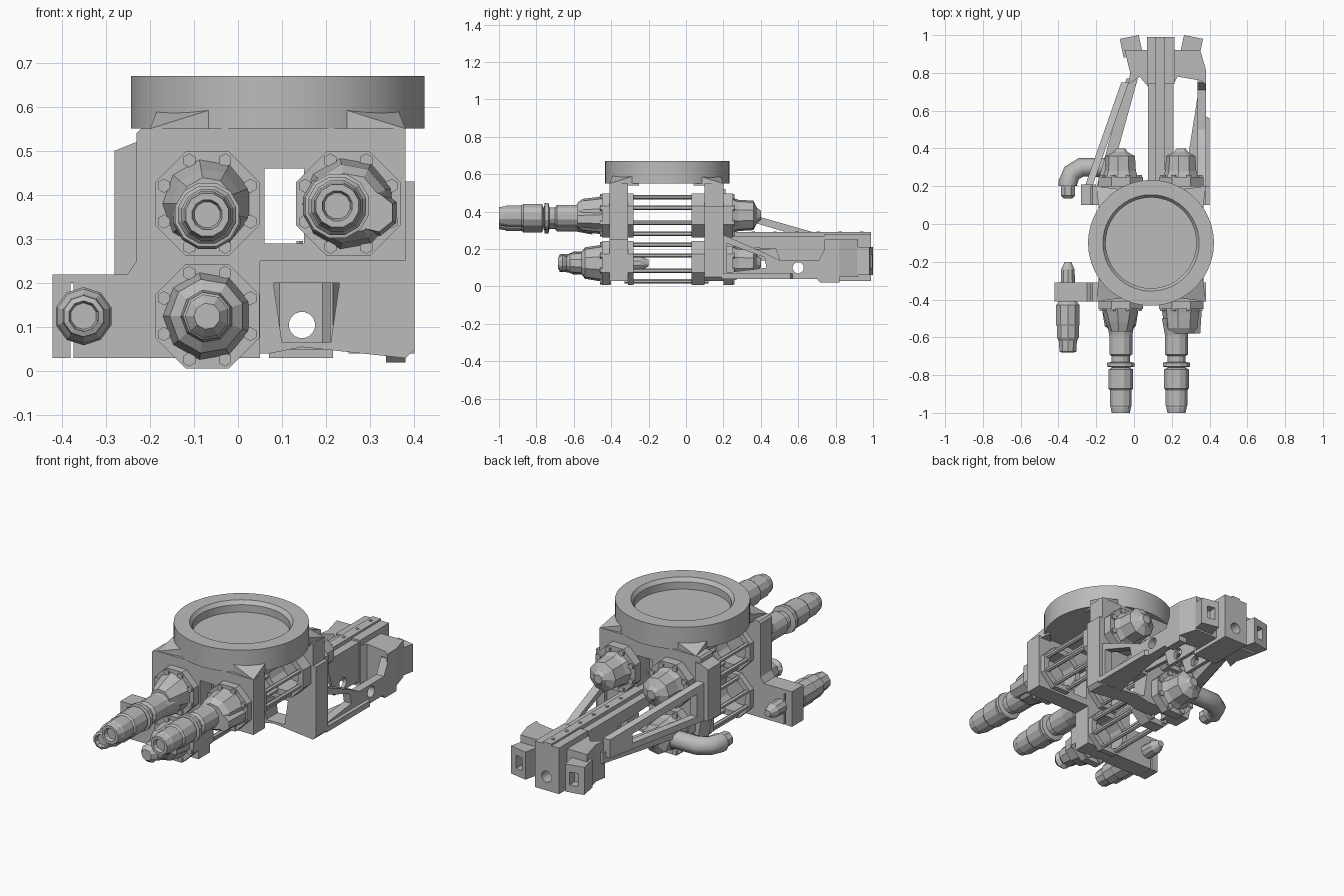
import bpy, bmesh, math

if "Cube" in bpy.data.objects:
    bpy.data.objects.remove(bpy.data.objects["Cube"])

grey = bpy.data.materials.new("machined_grey")
grey.use_nodes = True
COLOUR = (0.5, 0.5, 0.5, 1)
grey.diffuse_color = COLOUR
grey.node_tree.nodes["Principled BSDF"].inputs["Base Color"].default_value = COLOUR


def finish(name, bm, smooth=False):
    bmesh.ops.recalc_face_normals(bm, faces=bm.faces)
    mesh = bpy.data.meshes.new(name)
    bm.to_mesh(mesh)
    bm.free()
    mesh.materials.append(grey)
    obj = bpy.data.objects.new(name, mesh)
    bpy.context.collection.objects.link(obj)
    if smooth:
        bpy.ops.object.select_all(action='DESELECT')
        obj.select_set(True)
        bpy.context.view_layer.objects.active = obj
        bpy.ops.object.shade_smooth_by_angle(angle=math.radians(35))
    return obj


def prism(name, points, axis, low, high, shear=0):
    """Extrude a 2D outline along an axis; shear slides x along y."""
    place = {'x': lambda p, d: (d + shear * (p[0] - 0.2), p[0], p[1]),
             'y': lambda p, d: (p[0], d, p[1]),
             'z': lambda p, d: (p[0], p[1], d)}[axis]
    bm = bmesh.new()
    rings = [[bm.verts.new(place(p, d)) for p in points] for d in (low, high)]
    for ring in rings:
        bm.faces.new(ring)
    n = len(points)
    for i in range(n):
        j = (i + 1) % n
        bm.faces.new((rings[0][i], rings[0][j], rings[1][j], rings[1][i]))
    return finish(name, bm)


def box(name, x, y, z):
    return prism(name, [(x[0], y[0]), (x[1], y[0]), (x[1], y[1]), (x[0], y[1])], 'z', *z)


def lathe(name, profile, centre, axis='y', sides=10, smooth=False):
    """Revolve (position, radius) pairs; the ends are capped."""
    bm = bmesh.new()
    rings = []
    for pos, radius in profile:
        ring = []
        for i in range(sides):
            a = math.tau * (i + 0.5) / sides
            u, v = centre[0] + radius * math.cos(a), centre[1] + radius * math.sin(a)
            ring.append(bm.verts.new({'x': (pos, u, v), 'y': (u, pos, v), 'z': (u, v, pos)}[axis]))
        rings.append(ring)
    for a, b in zip(rings, rings[1:]):
        for i in range(sides):
            j = (i + 1) % sides
            bm.faces.new((a[i], a[j], b[j], b[i]))
    bm.faces.new(rings[0])
    bm.faces.new(rings[-1])
    return finish(name, bm, smooth)


def cut(obj, *cutters):
    """Subtract the cutters, bake the result and remove them."""
    for cutter in cutters:
        mod = obj.modifiers.new("cut", 'BOOLEAN')
        mod.operation = 'DIFFERENCE'
        mod.solver = 'EXACT'
        mod.object = cutter
    graph = bpy.context.evaluated_depsgraph_get()
    mesh = bpy.data.meshes.new_from_object(obj.evaluated_get(graph))
    obj.modifiers.clear()
    obj.data = mesh
    for cutter in cutters:
        bpy.data.objects.remove(cutter)


UNITS = {"upper_right": (-0.07, 0.38), "upper_left": (0.25, 0.38), "lower": (-0.07, 0.125)}


def bores(y0, y1):
    return [lathe("bore", [(y0, 0.09), (y1, 0.09)], c, sides=16) for c in UNITS.values()]


# Round mounting ring with a shallow dish
lathe("mounting_ring", [(0.55, 0.333), (0.67, 0.333), (0.67, 0.255), (0.65, 0.24), (0.61, 0.24)],
      (0.09, -0.1), 'z', 64, True)
# Sloping gussets, lowest at the plate corners
for x, s in ((-0.2, 1), (0.38, -1)):
    for y, t in ((-0.41, 1), (0.2, -1)):
        gusset = prism("ring_gusset", [(x, y), (x + s * 0.16, y + t * 0.02), (x + s * 0.02, y + t * 0.16)],
                       'z', 0.54, 0.6)
        gusset.data.vertices[3].co.z = 0.55

# Front plate with the side arm
front = prism("front_plate", [(-0.42, 0.03), (0.05, 0.03), (0.05, 0.25), (0.38, 0.25), (0.38, 0.55),
                              (-0.22, 0.55), (-0.23, 0.54), (-0.23, 0.25), (-0.25, 0.22), (-0.42, 0.22)],
              'y', -0.41, -0.31)
cut(front, box("window", (0.06, 0.15), (-0.5, 0), (0.29, 0.46)),
    box("slit", (-0.38, -0.373), (-0.5, 0), (0, 0.2)), *bores(-0.37, -0.2))

# Rear plate with its corner column
rear = prism("rear_plate", [(-0.2, 0.04), (0.07, 0.04), (0.145, 0.055), (0.38, 0.03), (0.4, 0.05),
                            (0.4, 0.43), (0.38, 0.43), (0.38, 0.55), (-0.22, 0.55), (-0.23, 0.54),
                            (-0.23, 0.2)], 'y', 0.1, 0.2)
cut(rear, box("window", (0.06, 0.15), (0, 0.5), (0.29, 0.46)),
    prism("opening", [(0.1, 0.065), (0.21, 0.065), (0.23, 0.2), (0.08, 0.2)], 'y', 0, 0.5),
    *bores(0, 0.15))
prism("corner_column", [(-0.28, 0.22), (-0.2, 0.22), (-0.2, 0.52), (-0.23, 0.52), (-0.28, 0.5)],
      'y', 0.1, 0.21)

# Clamped units: flanges, bolts, tie rods and end bells
FRONT_BELL = {
    "upper_right": [(-0.57, 0.06), (-0.52, 0.08), (-0.47, 0.095), (-0.42, 0.11)],
    "upper_left": [(-0.58, 0.07), (-0.55, 0.09), (-0.47, 0.1), (-0.42, 0.11)],
    "lower": [(-0.685, 0.03), (-0.66, 0.05), (-0.64, 0.035), (-0.62, 0.055), (-0.56, 0.06),
              (-0.54, 0.085), (-0.45, 0.1), (-0.42, 0.11)]}
for unit, (cx, cz) in UNITS.items():
    for label, spans in (("front", ((-0.45, -0.41), (-0.31, -0.28))),
                         ("rear", ((0.03, 0.1), (0.2, 0.25)))):
        for k, (y0, y1) in enumerate(spans):
            flange = lathe(f"{unit}_{label}_flange", [(y0, 0.128), (y1, 0.128)], (cx, cz), sides=8)
            if (label == "front") == (k == 1):
                cut(flange, lathe("bore", [(y0 - 0.1, 0.09), (y1 + 0.1, 0.09)], (cx, cz), sides=16))
    lathe(f"{unit}_front_bell", FRONT_BELL[unit], (cx, cz), sides=9)
    lathe(f"{unit}_rear_bell", [(0.24, 0.1), (0.28, 0.085), (0.36, 0.08), (0.38, 0.04), (0.4, 0.025)],
          (cx, cz), sides=9)
    for i in range(8):
        a = math.tau * (i + 0.5) / 8
        spot = (cx + 0.106 * math.cos(a), cz + 0.106 * math.sin(a))
        lathe(f"{unit}_tie_rod", [(-0.33, 0.012), (0.12, 0.012)], spot, sides=6)
        for y in (-0.46, 0.2):
            lathe(f"{unit}_bolt", [(y, 0.016), (y + 0.06, 0.016)], spot, sides=6)

# Long front connectors
for name, spot in (("right_connector", (-0.07, 0.355)), ("left_connector", (0.225, 0.375))):
    lathe(name, [(-0.98, 0.03), (-1, 0.035), (-1, 0.05), (-0.975, 0.055), (-0.97, 0.055),
                 (-0.96, 0.06), (-0.88, 0.06), (-0.87, 0.068), (-0.77, 0.068), (-0.76, 0.045),
                 (-0.755, 0.075), (-0.735, 0.075), (-0.73, 0.05), (-0.7, 0.05), (-0.69, 0.063),
                 (-0.59, 0.063), (-0.5, 0.08)], spot, sides=12)
lathe("left_side_port", [(-0.58, 0.045), (-0.44, 0.055)], (0.31, 0.36), sides=7)

# Side fitting on the arm
lathe("side_fitting", [(-0.66, 0.03), (-0.68, 0.035), (-0.675, 0.047), (-0.62, 0.05), (-0.6, 0.062),
                       (-0.54, 0.062), (-0.53, 0.066), (-0.43, 0.066), (-0.41, 0.05), (-0.31, 0.04),
                       (-0.24, 0.037), (-0.2, 0.018)], (-0.35, 0.125), sides=10)

# Bent hose at the back of the lower unit
curve = bpy.data.curves.new("rear_elbow", 'CURVE')
curve.dimensions = '3D'
curve.bevel_depth = 0.05
curve.bevel_resolution = 2
curve.use_fill_caps = True
path = curve.splines.new('POLY')
bend = [(-0.07, 0.3), (-0.2, 0.3), (-0.28, 0.3), (-0.33, 0.27), (-0.35, 0.22), (-0.35, 0.2)]
path.points.add(len(bend) - 1)
for point, (x, y) in zip(path.points, bend):
    point.co = (x, y, 0.125, 1)
curve.materials.append(grey)
bpy.context.collection.objects.link(bpy.data.objects.new("rear_elbow", curve))
lathe("elbow_nut", [(0.135, 0.025), (0.15, 0.04), (0.235, 0.04)], (-0.35, 0.125), sides=8)

# Rear boom: channel spine, rail and screws
spine = box("boom_spine", (0.075, 0.21), (0.19, 0.8), (0.06, 0.27))
cut(spine, box("channel", (0.095, 0.19), (0.1, 0.9), (0, 0.24)),
    prism("side_opening", [(0.1, 0), (0.55, 0), (0.48, 0.2), (0.1, 0.22)], 'x', 0, 0.5),
    lathe("cross_bore", [(0, 0.03), (0.5, 0.03)], (0.6, 0.1), 'x', 16))
box("boom_rail", (0.115, 0.165), (0.19, 0.99), (0.26, 0.29))
for i in range(6):
    lathe("rail_screw", [(0.285, 0.009), (0.295, 0.009)], (0.14, 0.36 + i * 0.116), 'z', 6)

# Left side web with a triangular gap, a bore and a bottom flange
web = prism("left_web", [(0.19, 0.04), (0.7, 0.04), (0.72, 0.02), (0.82, 0.02), (0.82, 0.2), (0.75, 0.22),
                         (0.71, 0.14), (0.5, 0.14), (0.42, 0.18), (0.19, 0.28)], 'x', 0.335, 0.38)
cut(web, prism("web_gap", [(0.22, 0.23), (0.22, 0.075), (0.43, 0.1), (0.42, 0.155)], 'x', 0, 0.5),
    lathe("web_bore", [(0, 0.03), (0.5, 0.03)], (0.6, 0.1), 'x', 16))
prism("left_web_flange", [(0.25, 0.19), (0.4, 0.19), (0.4, 0.56), (0.38, 0.57), (0.38, 0.78),
                          (0.35, 0.76), (0.29, 0.38)], 'z', 0.04, 0.07)

# Right side web, slanting in towards the boom end
slant = prism("right_web", [(0.19, 0.22), (0.75, 0.17), (0.75, 0.27), (0.19, 0.43)], 'x', -0.26, -0.22, 0.35)
cut(slant, prism("slant_gap", [(0.25, 0.25), (0.62, 0.215), (0.62, 0.265), (0.25, 0.375)],
                 'x', -0.6, 0.3, 0.35))
prism("right_lower_strut", [(-0.2, 0.19), (-0.14, 0.19), (0.02, 0.77), (-0.04, 0.77)], 'z', 0.14, 0.2)

# Boom end block, nose and angled lugs
end = prism("boom_end", [(-0.03, 0.74), (0.03, 0.78), (0.08, 0.72), (0.2, 0.72), (0.23, 0.78),
                         (0.35, 0.76), (0.38, 0.74), (0.38, 0.82), (0.35, 0.92), (-0.05, 0.92),
                         (-0.02, 0.8)], 'z', 0.05, 0.25)
nose = box("boom_nose", (0.07, 0.215), (0.74, 0.99), (0.03, 0.28))
for part in (end, nose):
    cut(part, lathe("end_bore", [(0.5, 0.03), (1.2, 0.03)], (0.145, 0.105), sides=16))
for side, s in (("right", -1), ("left", 1)):
    lug = prism(f"{side}_lug", [(0.145 + s * a, y) for a, y in
                                ((0.1, 0.91), (0.2, 0.88), (0.22, 0.98), (0.12, 1))], 'z', 0.06, 0.21)
    cut(lug, prism("lug_pocket", [(0.145 + s * a, y) for a, y in
                                  ((0.14, 0.95), (0.18, 0.94), (0.2, 1.1), (0.15, 1.1))], 'z', 0.1, 0.17))
